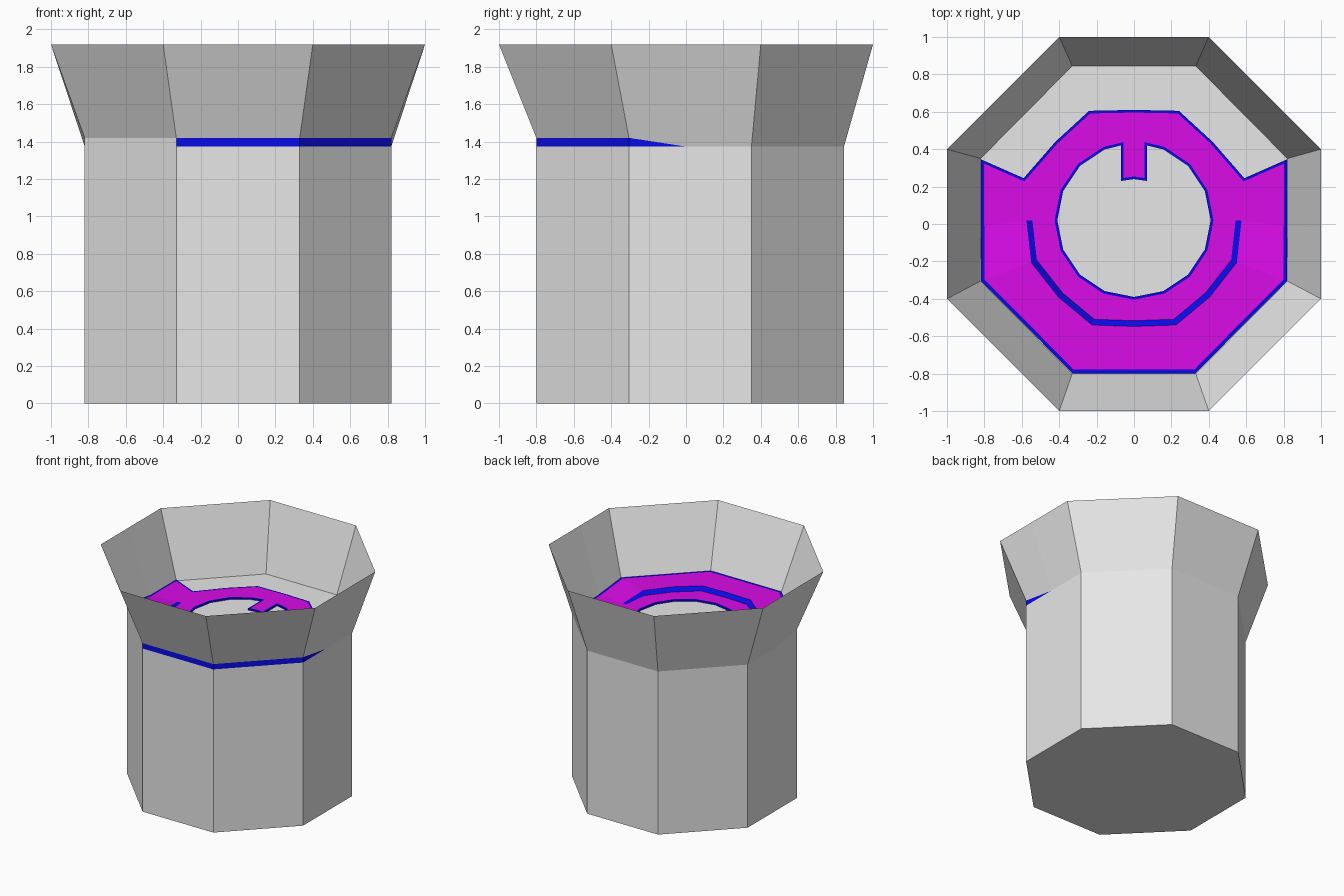
import bpy, bmesh
from math import cos, sin, pi

if "Cube" in bpy.data.objects:
    bpy.data.objects.remove(bpy.data.objects["Cube"], do_unlink=True)


def material(name, color):
    m = bpy.data.materials.new(name)
    m.use_nodes = True
    m.diffuse_color = (*color, 1)
    m.node_tree.nodes["Principled BSDF"].inputs["Base Color"].default_value = (*color, 1)
    return m


MATS = [material("light grey", (0.8, 0.8, 0.8)),
        material("deep blue", (0.003, 0.003, 0.8)),
        material("magenta", (0.8, 0.004, 0.92))]
GREY, BLUE, MAGENTA = range(3)

BASE, RING, STEP, RIM = 1.375, 1.388, 1.42, 1.92
SIDE = -0.01      # where the ramps start on each side


def finish(bm, name):
    mesh = bpy.data.meshes.new(name)
    bm.to_mesh(mesh)
    bm.free()
    for m in MATS:
        mesh.materials.append(m)
    obj = bpy.data.objects.new(name, mesh)
    bpy.context.collection.objects.link(obj)
    return obj


def mirrored(half):
    """Complete a right-hand path across x = 0."""
    return half + [(-p[0], *p[1:]) for p in reversed(half) if p[0] > 0]


def loft(name, rows, closed, rule):
    """Quad strips between rows of points; rule(row, face) picks the colour."""
    bm = bmesh.new()
    rings = [[bm.verts.new(p) for p in row] for row in rows]
    n = len(rows[0])
    for r in range(len(rows) - 1):
        for i in range(n if closed else n - 1):
            j = (i + 1) % n
            f = bm.faces.new((rings[r][i], rings[r][j], rings[r + 1][j], rings[r + 1][i]))
            f.normal_update()
            f.material_index = rule(r, f)
    return bm, rings


# Octagonal outline, counter-clockwise from the front, with ramp start points
right = [(0.33, -0.8), (0.82, -0.305), (0.82, SIDE), (0.82, 0.35), (0.33, 0.845)]
outline = mirrored(right)
rim = mirrored([(0.4, -1), (1, -0.4), (1, -0.02), (1, 0.4), (0.4, 1)])


def lip_height(y):
    return STEP if y < SIDE - 0.1 else BASE


# Body: closed prism
bm, rings = loft("body", [[(x, y, z) for x, y in outline] for z in (0, BASE)],
                 True, lambda r, f: GREY)
bm.faces.new(rings[1])
bm.faces.new(rings[0][::-1])
finish(bm, "body")

# Raised lip on the front wall, blue on the front and one side
bm, rings = loft("front_lip", [[(x, y, BASE) for x, y in outline],
                               [(x, y, lip_height(y)) for x, y in outline]], True,
                 lambda r, f: BLUE if f.calc_center_median().x > -0.1 else GREY)
flat = [f for f in bm.faces if f.calc_area() < 1e-6]
bmesh.ops.delete(bm, geom=flat, context='FACES')
finish(bm, "front_lip")

# Flared funnel, a thin open wall
bm, rings = loft("funnel", [[(x, y, lip_height(y)) for x, y in outline],
                            [(x, y, RIM) for x, y in rim]], True, lambda r, f: GREY)
finish(bm, "funnel")

# Flat ring plate with a keyed round hole
outer = mirrored([(0, 0.61), (0.24, 0.605), (0.42, 0.44), (0.59, 0.245), (0.817, 0.345),
                  (0.817, -0.304), (0.33, -0.797)])
hole = mirrored([(0, 0.24), (0.07, 0.23), (0.07, 0.42)]
                + [(0.41 * sin(k * pi / 8), 0.02 + 0.41 * cos(k * pi / 8)) for k in range(1, 8)]
                + [(0, -0.39)])
bm = bmesh.new()
edges = []
for loop in (outer, hole):
    vs = [bm.verts.new((x, y, RING)) for x, y in loop]
    edges += [bm.edges.new((a, b)) for a, b in zip(vs, vs[1:] + vs[:1])]
bmesh.ops.triangle_fill(bm, edges=edges, use_beauty=True, normal=(0, 0, 1))
for f in bm.faces:
    f.normal_update()
    if f.normal.z < 0:
        f.normal_flip()
    f.material_index = MAGENTA
border = bmesh.ops.inset_region(bm, faces=bm.faces[:], thickness=0.014,
                                use_boundary=True, use_even_offset=True)
for f in border["faces"]:
    f.material_index = BLUE
walls = bmesh.ops.extrude_edge_only(bm, edges=[e for e in bm.edges if e.is_boundary])["geom"]
for g in walls:
    if isinstance(g, bmesh.types.BMVert):
        g.co.z = BASE
    elif isinstance(g, bmesh.types.BMFace):
        g.material_index = BLUE
bmesh.ops.recalc_face_normals(bm, faces=bm.faces[:])
finish(bm, "ring_plate")

# Raised front tray: blue step, magenta top with side ramps, blue border
arc = [(0.575, 0.02), (0.55, -0.205), (0.405, -0.39), (0.225, -0.54), (0, -0.548)]
edge = [(0.818, SIDE), (0.818, -0.305), (0.574, -0.55), (0.33, -0.798), (0, -0.798)]
low = RING + 0.003
heights = [low] + [STEP] * 4


def row(points, zs, scale=1.0):
    return mirrored([(x * scale, 0.02 + (y - 0.02) * scale, z)
                     for (x, y), z in zip(points, zs)])


rows = [row(arc, [low] * 5, 0.945), row(arc, heights),
        row(edge, heights, 0.977), row(edge, heights)]
bm, rings = loft("front_tray", rows, False, lambda r, f: MAGENTA if r == 1 else BLUE)
for f in bm.faces:
    if f.normal.z < 0:
        f.normal_flip()
finish(bm, "front_tray")
